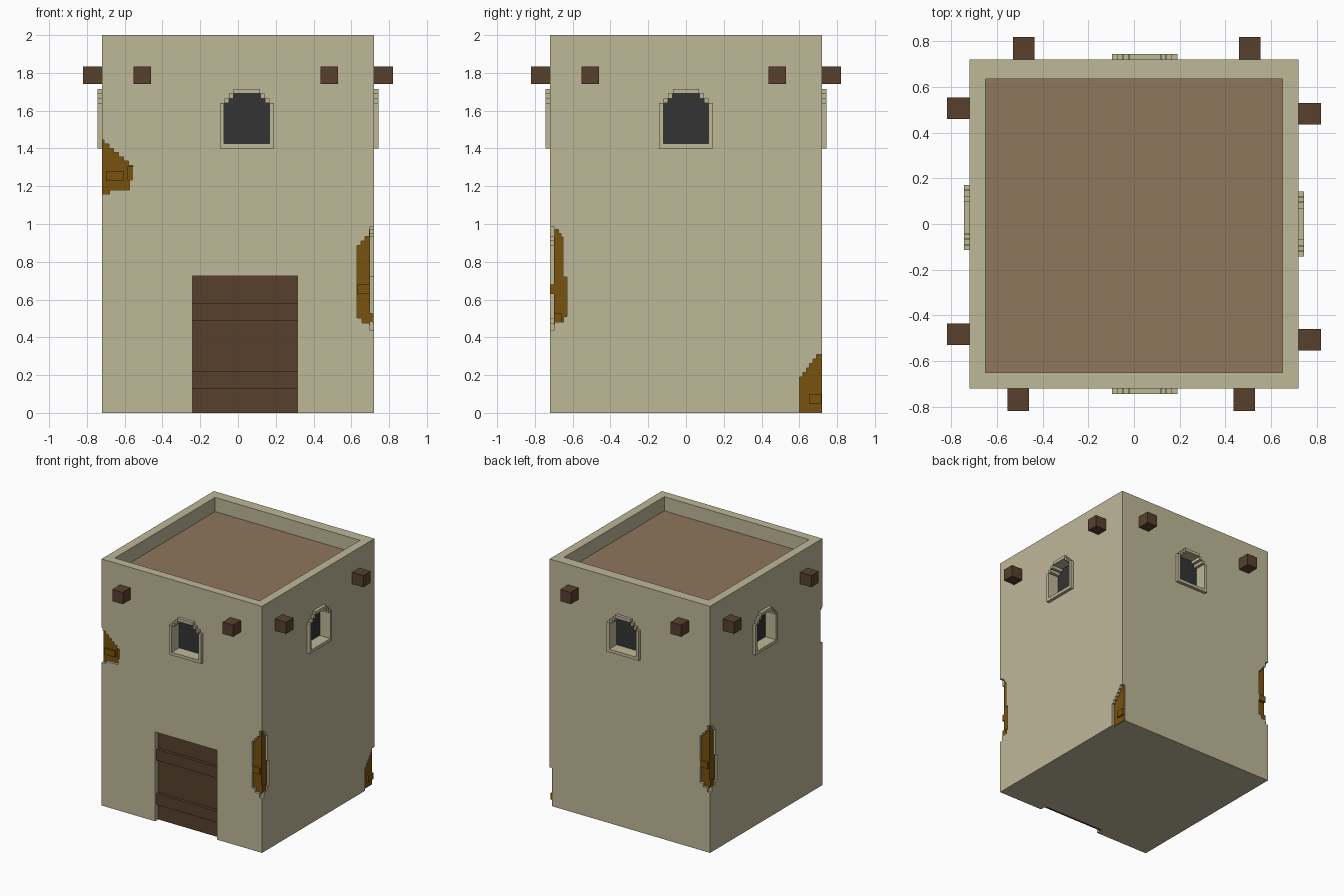
import bpy
import bmesh
from math import pi
from mathutils import Matrix

if "Cube" in bpy.data.objects:
    bpy.data.objects.remove(bpy.data.objects["Cube"])

HALF = 0.72      # half width of the tower
FLOOR = 0.695    # depth reached by the chipped plaster


def material(name, rgb):
    lin = [((c / 255 + 0.055) / 1.055) ** 2.4 for c in rgb] + [1]
    m = bpy.data.materials.new(name)
    m.use_nodes = True
    m.diffuse_color = lin
    bsdf = m.node_tree.nodes["Principled BSDF"]
    bsdf.inputs["Base Color"].default_value = lin
    bsdf.inputs["Roughness"].default_value = 0.9
    return m


PLASTER = material("plaster", (190, 184, 152))
ROOF = material("roof_clay", (142, 118, 92))
WOOD = material("dark_wood", (87, 64, 44))
MUD = material("mud_brick", (120, 82, 14))
DARK = material("window_dark", (52, 52, 52))


def rect(u0, u1, z0, z1):
    return [(u0, z0), (u1, z0), (u1, z1), (u0, z1)]


def prism(name, profile, w0, w1, mat, side=0):
    """Extrude a (u, z) profile outward from w0 to w1 on wall 0 front, 1 +x, 2 back, 3 -x."""
    bm = bmesh.new()
    base = bm.faces.new([bm.verts.new((u, -w0, z)) for u, z in profile])
    ext = bmesh.ops.extrude_face_region(bm, geom=[base])
    moved = [g for g in ext["geom"] if isinstance(g, bmesh.types.BMVert)]
    bmesh.ops.translate(bm, verts=moved, vec=(0, w0 - w1, 0))
    bmesh.ops.recalc_face_normals(bm, faces=bm.faces)
    bm.transform(Matrix.Rotation(side * pi / 2, 4, "Z"))
    mesh = bpy.data.meshes.new(name)
    bm.to_mesh(mesh)
    bm.free()
    mesh.materials.append(mat)
    obj = bpy.data.objects.new(name, mesh)
    bpy.context.collection.objects.link(obj)
    return obj


def cut(target, profile, w0, w1, side=0):
    cutter = prism("cutter", profile, w0, w1, PLASTER, side)
    mod = target.modifiers.new("cut", "BOOLEAN")
    mod.operation = "DIFFERENCE"
    mod.solver = "EXACT"
    mod.object = cutter
    bpy.context.view_layer.objects.active = target
    bpy.ops.object.modifier_apply(modifier=mod.name)
    bpy.data.objects.remove(cutter)


def stairs(points, step=0.026):
    """Turn the sloping edges of a closed outline into small steps."""
    out = []
    for (u0, z0), (u1, z1) in zip(points, points[1:] + points[:1]):
        out.append((u0, z0))
        if abs(u1 - u0) > 0.001 and abs(z1 - z0) > 0.001:
            n = max(1, round(max(abs(u1 - u0), abs(z1 - z0)) / step))
            du, dz = (u1 - u0) / n, (z1 - z0) / n
            for i in range(n):
                out.append((u0 + du * (i + 1), z0 + dz * i))
                if i < n - 1:
                    out.append((u0 + du * (i + 1), z0 + dz * (i + 1)))
    return out


# Tower walls with sunken roof terrace
walls = prism("tower_walls", rect(-HALF, HALF, 0, 2), -HALF, HALF, PLASTER)
cut(walls, rect(-0.65, 0.65, 1.88, 2.2), -0.635, 0.65)
prism("roof_floor", rect(-0.66, 0.66, 1.86, 1.885), -0.645, 0.66, ROOF)

# Door with two cross bars
cut(walls, rect(-0.24, 0.315, -0.1, 0.725), 0.675, 0.8)
prism("door", rect(-0.24, 0.315, 0, 0.725), 0.66, 0.68, WOOD)
for z in (0.13, 0.49):
    prism("door_bar", rect(-0.24, 0.315, z, z + 0.09), 0.67, 0.705, WOOD)


# Stepped arch windows, one on each wall
def arch(centre, half, sill, spring, step=0.0245):
    right = [(half, sill)]
    for i in range(3):
        right += [(half - i * step, spring + i * step),
                  (half - (i + 1) * step, spring + i * step)]
    right[-1:] = []
    left = [(-u, z) for u, z in reversed(right)]
    return [(centre + u, z) for u, z in right + left]


def frame_outline(centre):
    outer = arch(centre, 0.143, 1.40, 1.641)
    # one more step than the opening
    top = max(z for u, z in outer)
    i = next(k for k, p in enumerate(outer) if p[1] == top)
    u = outer[i][0]
    raised = [(u - 0.0245, top), (u - 0.0245, top + 0.0245)]
    mirrored = [(2 * centre - a, z) for a, z in reversed(raised)]
    return outer[:i + 1] + raised + mirrored + outer[i + 1:]


for side, centre in enumerate((0.047, 0.0, -0.047, -0.028)):
    opening = arch(centre, 0.12, 1.425, 1.641)
    cut(walls, opening, 0.645, 0.8, side)
    frame = prism("window_frame", frame_outline(centre), 0.719, 0.745, PLASTER, side)
    cut(frame, opening, 0.645, 0.8, side)
    prism("window_pane", rect(centre - 0.13, centre + 0.13, 1.415, 1.7),
          0.64, 0.65, DARK, side)

# Roof beam ends, two on each wall
for side in range(4):
    for u in (-0.507, 0.483):
        prism("roof_beam", rect(u - 0.047, u + 0.047, 1.74, 1.835), 0.7, 0.82, WOOD, side)

# Broken plaster on the upper front corner
E = 0.8
cut(walls, stairs([(-E, 1.16), (-0.68, 1.16), (-0.68, 1.18), (-0.575, 1.18), (-0.575, 1.23),
                   (-0.555, 1.23), (-0.555, 1.31), (-0.71, 1.445), (-E, 1.445)]), FLOOR, E, 0)
prism("exposed_mud", rect(-0.719, -0.54, 1.15, 1.46), 0.6, 0.7, MUD, 0)
prism("mud_brick", rect(-0.70, -0.605, 1.23, 1.28), 0.69, 0.715, MUD, 0)
prism("mud_brick", rect(-0.585, -0.557, 1.23, 1.305), 0.69, 0.715, MUD, 0)

# Broken plaster on the lower back corner
cut(walls, stairs([(0.60, -0.1), (E, -0.1), (E, 0.31), (0.71, 0.31), (0.60, 0.165)]),
    FLOOR, E, 1)
prism("exposed_mud", rect(0.58, 0.719, 0.001, 0.32), 0.6, 0.7, MUD, 1)
prism("mud_brick", rect(0.65, 0.718, 0.05, 0.10), 0.69, 0.715, MUD, 1)

# Broken plaster wrapping two opposite corners
for side, lift in ((0, 0.0), (2, 0.045)):
    first = [(E, 0.44), (0.695, 0.44), (0.695, 0.475), (0.685, 0.475), (0.63, 0.53),
             (0.63, 0.885), (0.695, 0.96), (0.695, 0.985), (E, 0.985)]
    second = [(-E, 0.44), (-0.695, 0.44), (-0.695, 0.48), (-0.665, 0.48), (-0.63, 0.54),
              (-0.63, 0.72), (-0.65, 0.72), (-0.65, 0.93), (-0.675, 0.97),
              (-0.695, 0.985), (-E, 0.985)]
    for k, outline in enumerate((first, second)):
        cut(walls, stairs([(u, z + lift) for u, z in outline]), FLOOR, E, side + k)
    prism("exposed_mud", rect(0.6, 0.7, 0.465 + lift, 0.97 + lift), 0.6, 0.7, MUD, side)
    prism("mud_brick", rect(0.632, 0.698, 0.63 + lift, 0.68 + lift), 0.69, 0.72, MUD, side)
    prism("mud_brick", rect(-0.70, -0.66, 0.48 + lift, 0.53 + lift), 0.69, 0.712, MUD, side + 1)
